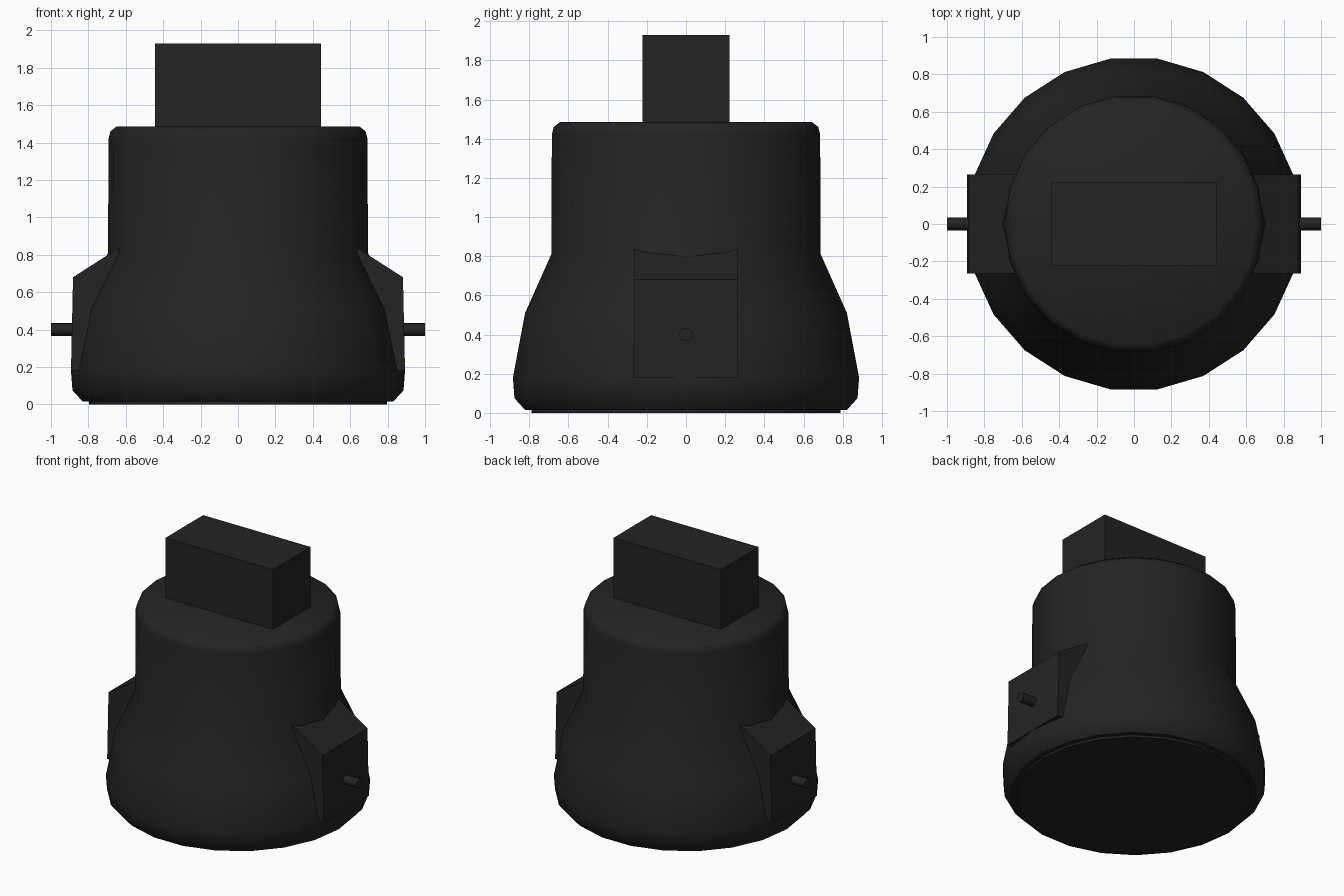
import bpy
import bmesh
import math
from mathutils import Matrix, Vector

if "Cube" in bpy.data.objects:
    bpy.data.objects.remove(bpy.data.objects["Cube"], do_unlink=True)

black = bpy.data.materials.new("matte black")
black.use_nodes = True
colour = (0.017, 0.017, 0.017, 1)
black.diffuse_color = colour
bsdf = next(n for n in black.node_tree.nodes if n.type == "BSDF_PRINCIPLED")
bsdf.inputs["Base Color"].default_value = colour
bsdf.inputs["Roughness"].default_value = 0.8


def finish(name, bm, smooth=None):
    bmesh.ops.recalc_face_normals(bm, faces=bm.faces)
    mesh = bpy.data.meshes.new(name)
    bm.to_mesh(mesh)
    bm.free()
    mesh.materials.append(black)
    obj = bpy.data.objects.new(name, mesh)
    bpy.context.collection.objects.link(obj)
    if smooth:
        bpy.ops.object.select_all(action="DESELECT")
        obj.select_set(True)
        bpy.context.view_layer.objects.active = obj
        bpy.ops.object.shade_smooth_by_angle(angle=math.radians(smooth))
    return obj


def lathe(name, profile, sides, smooth):
    bm = bmesh.new()
    rings = []
    for r, z in profile:
        rings.append([bm.verts.new((r * math.cos(math.tau * i / sides),
                                    r * math.sin(math.tau * i / sides), z))
                      for i in range(sides)])
    for low, high in zip(rings, rings[1:]):
        for i in range(sides):
            j = (i + 1) % sides
            bm.faces.new((low[i], low[j], high[j], high[i]))
    bm.faces.new(rings[0])
    bm.faces.new(rings[-1])
    return finish(name, bm, smooth)


# Flared body with bevelled rims
lathe("body", [(0.83, 0.015), (0.885, 0.075), (0.893, 0.18), (0.83, 0.51),
               (0.695, 0.81), (0.692, 1.42), (0.682, 1.46), (0.65, 1.485)], 22, 40)

# Thin foot disc
lathe("base_disc", [(0.797, 0), (0.797, 0.02)], 22, 40)

# Rectangular top block
bm = bmesh.new()
bmesh.ops.create_cube(bm, size=1, matrix=Matrix.Translation((0, 0, 1.705))
                      @ Matrix.Diagonal((0.886, 0.444, 0.45, 1)))
finish("top_block", bm)

# Side housings with sloped tops, and their pins
for side, label in ((1, "left"), (-1, "right")):
    bm = bmesh.new()
    outline = [(0.5, 0.18), (0.893, 0.18), (0.882, 0.68), (0.64, 0.835), (0.5, 0.835)]
    face = bm.faces.new([bm.verts.new((side * x, -0.265, z)) for x, z in outline])
    extruded = bmesh.ops.extrude_face_region(bm, geom=[face])
    moved = [v for v in extruded["geom"] if isinstance(v, bmesh.types.BMVert)]
    bmesh.ops.translate(bm, verts=moved, vec=Vector((0, 0.53, 0)))
    finish(label + "_housing", bm)

    bm = bmesh.new()
    bmesh.ops.create_cone(bm, cap_ends=True, segments=16, radius1=0.034,
                          radius2=0.034, depth=0.2,
                          matrix=Matrix.Translation((side * 0.9, 0, 0.4))
                          @ Matrix.Rotation(math.pi / 2, 4, "Y"))
    finish(label + "_pin", bm, 40)
